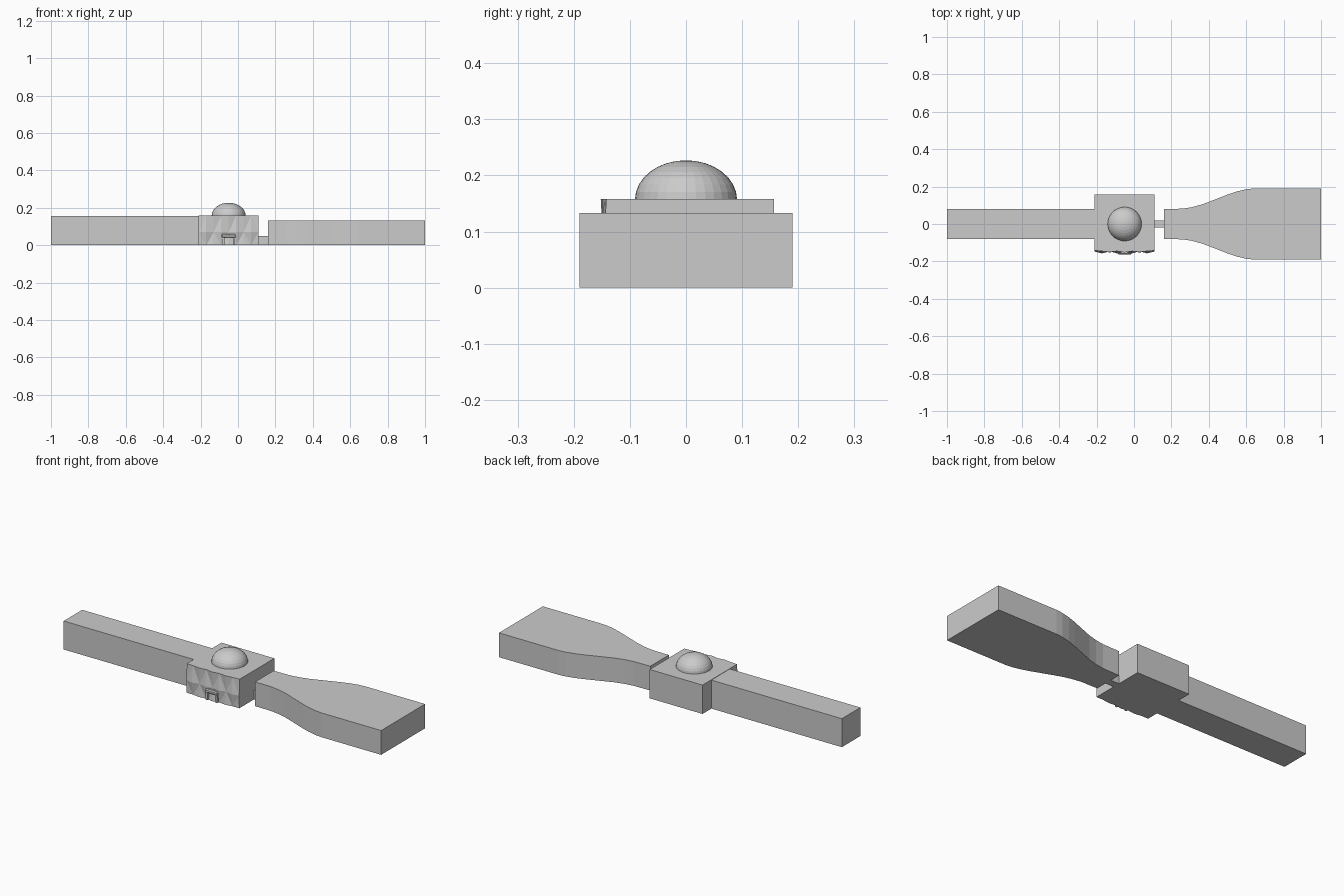
import bpy, bmesh, math

if "Cube" in bpy.data.objects:
    bpy.data.objects.remove(bpy.data.objects["Cube"])


def finish(name, bm):
    bmesh.ops.recalc_face_normals(bm, faces=bm.faces[:])
    mesh = bpy.data.meshes.new(name)
    bm.to_mesh(mesh)
    bm.free()
    obj = bpy.data.objects.new(name, mesh)
    bpy.context.collection.objects.link(obj)
    return obj


def box(name, lo, hi, bevel=0):
    bm = bmesh.new()
    bmesh.ops.create_cube(bm, size=1)
    for v in bm.verts:
        v.co = [l + (c + 0.5) * (h - l) for c, l, h in zip(v.co, lo, hi)]
    obj = finish(name, bm)
    if bevel:
        mod = obj.modifiers.new("Bevel", 'BEVEL')
        mod.width = bevel
        mod.segments = 1
    return obj


def prism(name, outline, z0, z1):
    bm = bmesh.new()
    face = bm.faces.new([bm.verts.new((x, y, z0)) for x, y in outline])
    top = bmesh.ops.extrude_face_region(bm, geom=[face], use_keep_orig=True)
    for v in top["geom"]:
        if isinstance(v, bmesh.types.BMVert):
            v.co.z = z1
    return finish(name, bm)


# Long square shaft and the thin neck
box("shaft", (-1, -0.08, 0), (-0.208, 0.08, 0.156))
box("neck", (0.10, -0.02, 0), (0.17, 0.02, 0.05))

# Flared blade, mirrored about y
half = [(0.16, 0.08), (0.26, 0.082), (0.31, 0.09), (0.365, 0.105), (0.43, 0.13),
        (0.50, 0.157), (0.55, 0.174), (0.60, 0.186), (0.64, 0.19), (1, 0.19)]
prism("blade", half + [(x, -y) for x, y in reversed(half)], 0, 0.133)

# Central block with a faceted diamond front
bm = bmesh.new()
rows_z = (0, 0.07, 0.158)
depths = ((0.146, 0.146, 0.152, 0.147, 0.155, 0.147, 0.152, 0.146, 0.146),
          (0.147, 0.157, 0.146, 0.157, 0.147, 0.157, 0.146, 0.157, 0.147),
          (0.142, 0.145, 0.150, 0.145, 0.152, 0.145, 0.150, 0.145, 0.142))
grid = [[bm.verts.new((-0.21 + 0.04 * i, -d, z)) for i, d in enumerate(row)]
        for z, row in zip(rows_z, depths)]
for r in range(2):
    for i in range(8):
        a, b = grid[r][i], grid[r][i + 1]
        c, d = grid[r + 1][i + 1], grid[r + 1][i]
        if (r + i) % 2:
            tris = ((a, b, c), (a, c, d))
        else:
            tris = ((a, b, d), (b, c, d))
        for t in tris:
            bm.faces.new(t)
back = [[bm.verts.new((x, 0.157, z)) for x in (-0.21, 0.11)] for z in (0, 0.158)]
for front, rear in ((grid[0], back[0]), (grid[2], back[1])):
    bm.faces.new(front + [rear[1], rear[0]])
for side in (0, 1):
    bm.faces.new([row[-side] for row in grid] + [back[1][side], back[0][side]])
bm.faces.new([back[0][0], back[0][1], back[1][1], back[1][0]])
finish("central_block", bm)

# Small latch on the front of the block
box("latch_cap", (-0.088, -0.162, 0.04), (-0.012, -0.135, 0.06), 0.005)
for side in (-1, 1):
    x = -0.05 + side * 0.029
    box("latch_leg", (x - 0.006, -0.159, 0), (x + 0.006, -0.14, 0.042))

# Flattened dome on top
bm = bmesh.new()
bmesh.ops.create_uvsphere(bm, u_segments=32, v_segments=16, radius=0.091)
bmesh.ops.bisect_plane(bm, geom=bm.verts[:] + bm.edges[:] + bm.faces[:],
                       plane_co=(0, 0, 0), plane_no=(0, 0, 1), clear_inner=True)
for v in bm.verts:
    v.co.z = v.co.z * 0.07 / 0.091 + 0.157
    v.co.x -= 0.05
finish("dome", bm)
